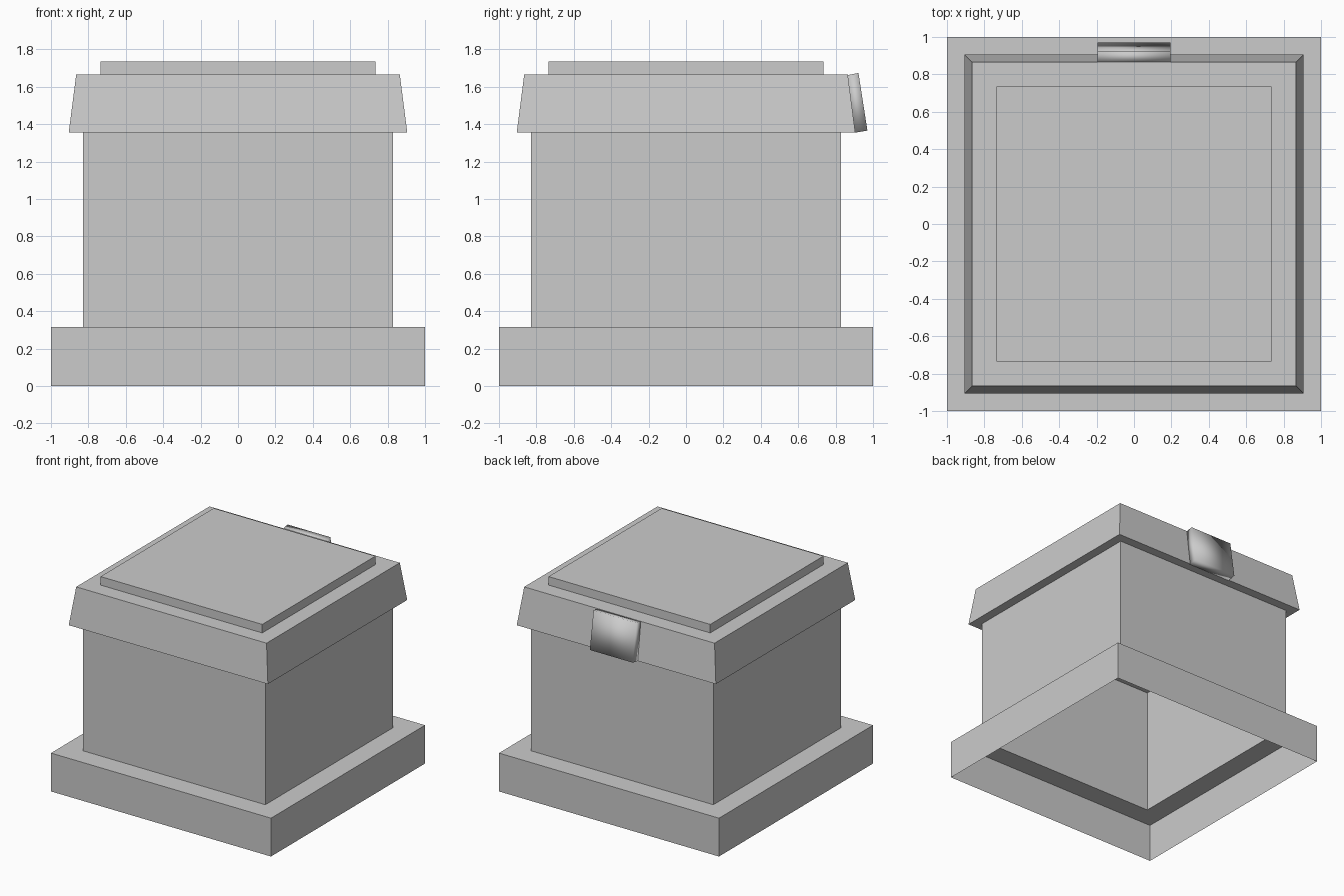
import bpy
import bmesh

# Remove the default object only
cube = bpy.data.objects.get("Cube")
if cube:
    bpy.data.objects.remove(cube, do_unlink=True)

GREY = (0.6, 0.6, 0.6, 1.0)
grey = bpy.data.materials.new("plain_grey")
grey.use_nodes = True
grey.diffuse_color = GREY
grey.node_tree.nodes["Principled BSDF"].inputs["Base Color"].default_value = GREY


def loft(name, rings, close_bottom=False, close_top=False, smooth=False):
    """Join four-cornered rings (x0, x1, y0, y1, z) into one shell."""
    bm = bmesh.new()
    loops = [[bm.verts.new(p) for p in
              ((x0, y0, z), (x1, y0, z), (x1, y1, z), (x0, y1, z))]
             for x0, x1, y0, y1, z in rings]
    for low, high in zip(loops, loops[1:]):
        for i in range(4):
            j = (i + 1) % 4
            bm.faces.new((low[i], low[j], high[j], high[i]))
    if close_bottom:
        bm.faces.new(loops[0][::-1])
    if close_top:
        bm.faces.new(loops[-1])
    for face in bm.faces:
        face.smooth = smooth
    mesh = bpy.data.meshes.new(name)
    bm.to_mesh(mesh)
    bm.free()
    mesh.materials.append(grey)
    obj = bpy.data.objects.new(name, mesh)
    bpy.context.scene.collection.objects.link(obj)
    return obj


def square(half, z):
    return (-half, half, -half, half, z)


BASE, BODY = 1.0, 0.83
BASE_TOP, LID_LOW, LID_TOP, PANEL_TOP = 0.315, 1.355, 1.665, 1.735

# Hollow plinth, open below, with a ledge reaching in to the body
loft("base", [square(BASE, 0), square(BASE, BASE_TOP), square(BODY, BASE_TOP)])

# Hollow body walls
loft("body", [square(BODY, BASE_TOP), square(BODY, LID_LOW)])

# Tapered lid, closed above and below
loft("lid", [square(0.905, LID_LOW), square(0.865, LID_TOP)],
     close_bottom=True, close_top=True)

# Raised panel on the lid
loft("lid_panel", [square(0.735, LID_TOP), square(0.735, PANEL_TOP)],
     close_top=True)

# Slanted, softly shaded latch on the back of the lid
latch = loft("latch", [(-0.195, 0.195, 0.90, 0.97, 1.36),
                       (-0.195, 0.195, 0.863, 0.922, 1.668)],
             close_bottom=True, close_top=True, smooth=True)
# Its outer edge sits a touch higher than its inner edge
for v in latch.data.vertices:
    v.co.z += 0.006 if v.co.y > 0.91 else -0.006
